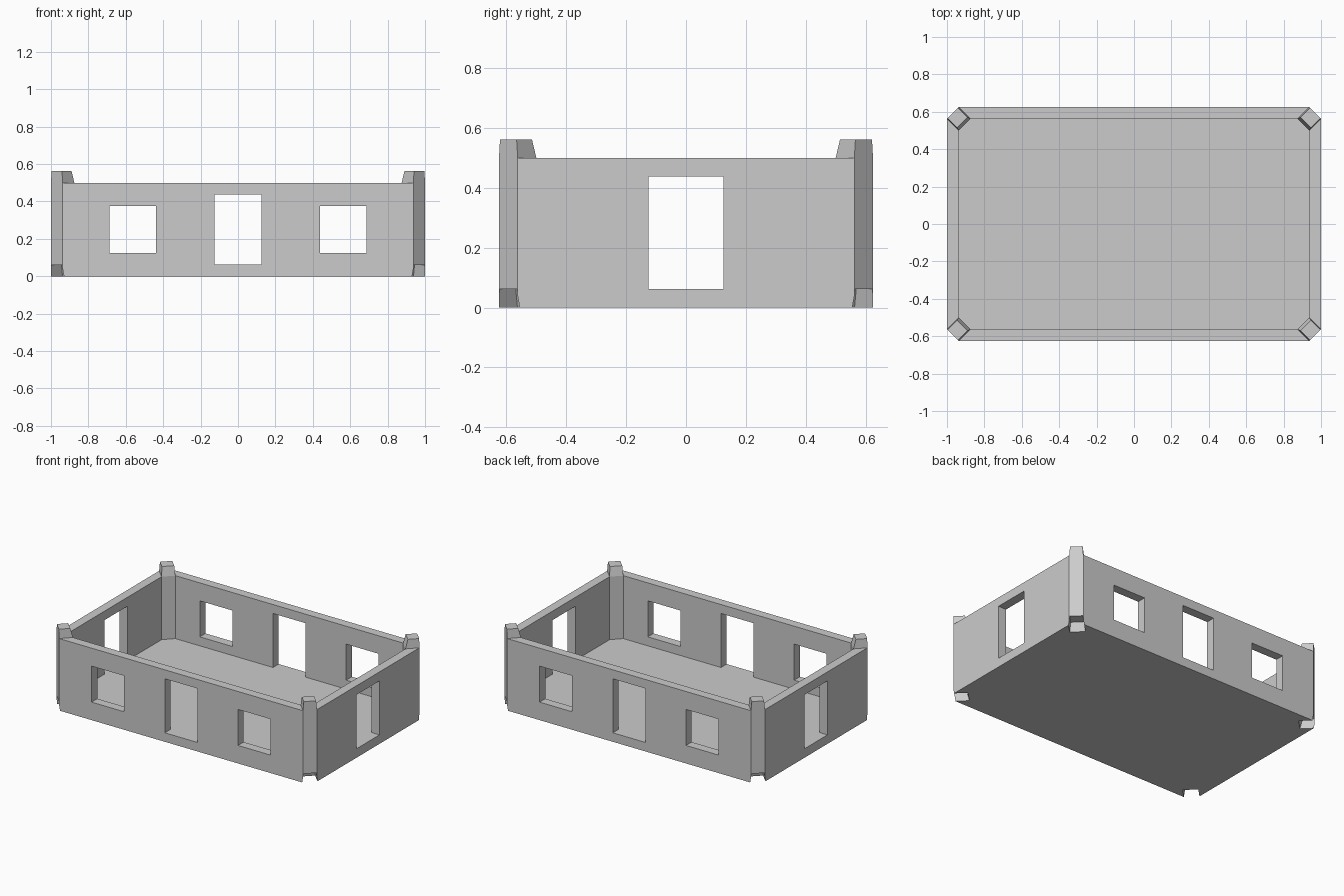
import bpy, bmesh
from mathutils import Vector

if "Cube" in bpy.data.objects:
    bpy.data.objects.remove(bpy.data.objects["Cube"])

HX, HY, WALL, TOP = 1.0, 0.625, 0.0625, 0.5

grey = bpy.data.materials.new("stone grey")
grey.use_nodes = True
grey.diffuse_color = (0.6, 0.6, 0.6, 1)
grey.node_tree.nodes["Principled BSDF"].inputs["Base Color"].default_value = grey.diffuse_color


def loft(name, low, high, z0, z1):
    """Solid between two outlines with equal point counts."""
    bm = bmesh.new()
    a = [bm.verts.new((x, y, z0)) for x, y in low]
    b = [bm.verts.new((x, y, z1)) for x, y in high]
    bm.faces.new(a)
    bm.faces.new(b)
    for i in range(len(a)):
        j = (i + 1) % len(a)
        bm.faces.new((a[i], a[j], b[j], b[i]))
    bmesh.ops.recalc_face_normals(bm, faces=bm.faces)
    mesh = bpy.data.meshes.new(name)
    bm.to_mesh(mesh)
    bm.free()
    mesh.materials.append(grey)
    obj = bpy.data.objects.new(name, mesh)
    bpy.context.collection.objects.link(obj)
    return obj


def chamfered(hx, hy, c):
    """Rectangle outline with its four corners cut at 45 degrees."""
    return [(hx, c - hy), (hx, hy - c), (hx - c, hy), (c - hx, hy),
            (-hx, hy - c), (-hx, c - hy), (c - hx, -hy), (hx - c, -hy)]


def rect(x0, x1, y0, y1):
    return [(x0, y0), (x1, y0), (x1, y1), (x0, y1)]


def corner_square(sx, sy, inner, outer, side):
    """Diagonal rectangle around a corner post centre."""
    centre = Vector((sx * (HX - WALL), sy * (HY - WALL)))
    n = Vector((sx, sy)).normalized()
    t = Vector((-n.y, n.x))
    return [centre + n * d + t * s
            for d, s in ((outer, side), (-inner, side), (-inner, -side), (outer, -side))]


def cut(target, cutter):
    mod = target.modifiers.new("cut", "BOOLEAN")
    mod.operation = "DIFFERENCE"
    mod.solver = "EXACT"
    mod.object = cutter
    deps = bpy.context.evaluated_depsgraph_get()
    mesh = bpy.data.meshes.new_from_object(target.evaluated_get(deps))
    target.modifiers.clear()
    target.data = mesh
    bpy.data.objects.remove(cutter)


# Walls and floor in one shell, hollow above the floor
outline = chamfered(HX, HY, WALL)
shell = loft("walls_and_floor", outline, outline, 0, TOP)
room = chamfered(HX - WALL, HY - WALL, WALL)
cut(shell, loft("room_cutter", room, room, WALL, TOP + 0.1))

# Windows and doors, cut wall by wall
for s in (-1, 1):
    y0, y1 = sorted((s * (HY - WALL - 0.03), s * (HY + 0.05)))
    for cx, z0, z1 in ((-0.5625, 0.125, 0.375), (0, WALL, 0.4375), (0.5625, 0.125, 0.375)):
        r = rect(cx - 0.125, cx + 0.125, y0, y1)
        cut(shell, loft("opening_cutter", r, r, z0, z1))
    x0, x1 = sorted((s * (HX - WALL - 0.03), s * (HX + 0.05)))
    r = rect(x0, x1, -0.125, 0.125)
    cut(shell, loft("side_door_cutter", r, r, WALL, 0.4375))

# Tapered stacking pegs on the corners, with matching sockets underneath
h = WALL / 2 ** 0.5
for sx, sname in ((-1, "right"), (1, "left")):
    for sy, yname in ((-1, "front"), (1, "back")):
        loft(f"{yname}_{sname}_peg",
             corner_square(sx, sy, h, h, h),
             corner_square(sx, sy, h - 0.016, h, h - 0.005), TOP, TOP + WALL)
        cut(shell, loft("socket_cutter",
                        corner_square(sx, sy, h + 0.004, h + 0.03, h + 0.005),
                        corner_square(sx, sy, h - 0.012, h + 0.03, h - 0.003),
                        -0.001, WALL - 0.001))
